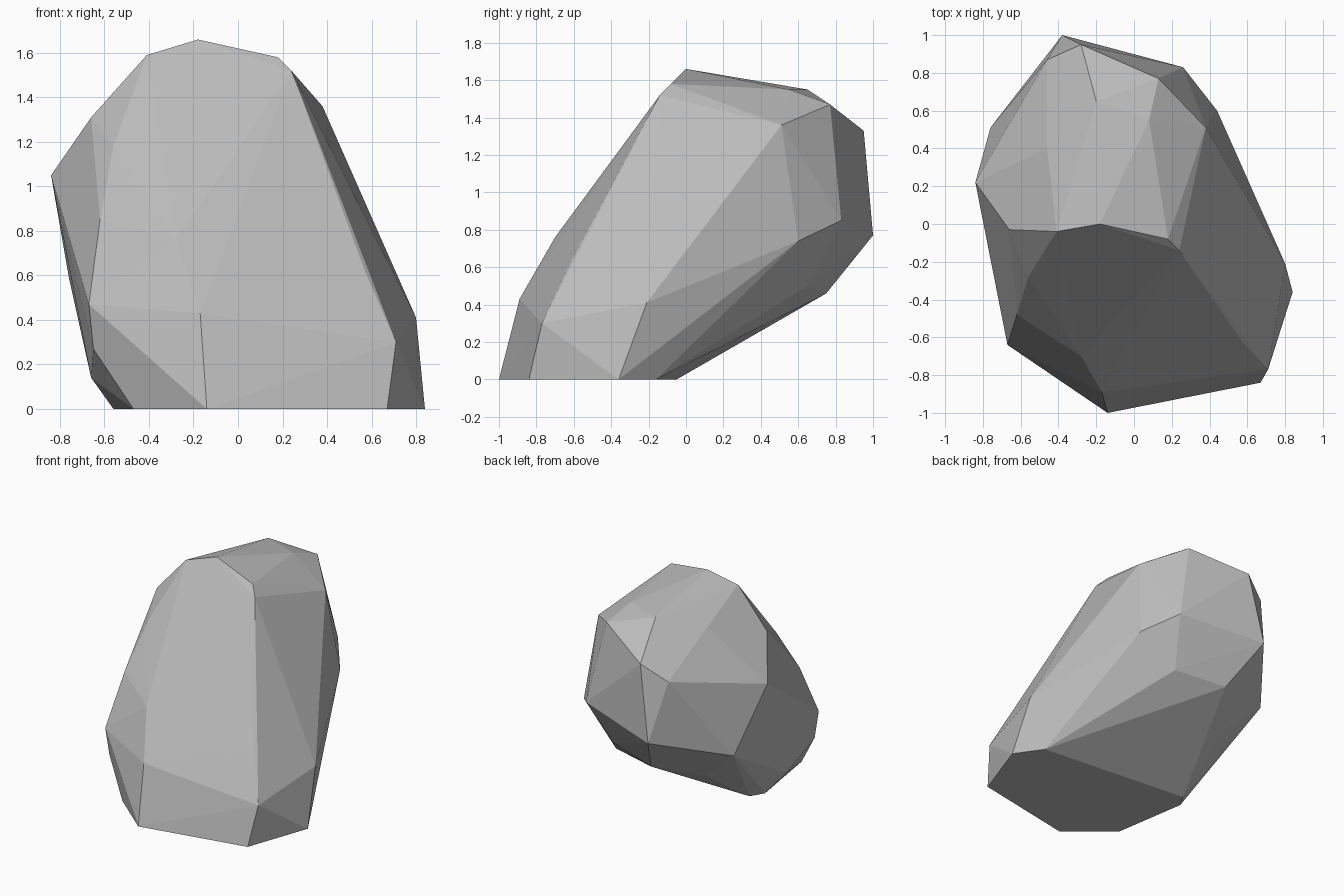
import bpy
import bmesh

# Remove the default cube
old_cube = bpy.data.objects.get("Cube")
if old_cube:
    bpy.data.objects.remove(old_cube, do_unlink=True)

UNIT = 0.01  # corner positions are given in hundredths

# Flat foot on the ground
foot = [(-14, -100, 0), (67, -84, 0), (84, -36, 0), (70, -16, 0),
        (-2, -9, 0), (-50, -5, 0), (-56, -15, 0), (-47, -72, 0)]

# Front bulge above the foot
front_bulge = [(-17, -89, 43), (71, -77, 30), (80, -21, 41), (57, -62, 62),
               (-28, -70, 76), (-67, -64, 47), (-65, -62, 27)]

# Left flank
left_flank = [(-66, -27, 14), (-62, -48, 85), (-56, -28, 118), (-68, -20, 103),
              (-84, 22, 105), (-76, 51, 59)]

# Overhanging back
back_overhang = [(-47, 43, 33), (-23, 75, 46), (16, 65, 50), (27, 50, 43),
                 (44, 60, 74), (26, 83, 85), (-38, 100, 77)]

# Crown
crown = [(-66, -3, 131), (-41, -4, 159), (-18, 0, 166), (18, -8, 158),
         (24, -14, 152), (38, 51, 136), (13, 77, 147), (8, 55, 155),
         (-20, 65, 155), (-28, 95, 133), (-46, 87, 121), (-46, 40, 145)]


def make_material(name, colour):
    material = bpy.data.materials.new(name)
    material.use_nodes = True
    material.diffuse_color = colour
    shader = next(n for n in material.node_tree.nodes if n.type == "BSDF_PRINCIPLED")
    shader.inputs["Base Color"].default_value = colour
    shader.inputs["Roughness"].default_value = 0.9
    return material


def make_boulder(name, corner_groups, material):
    """Wrap the corner groups in one faceted convex skin."""
    bm = bmesh.new()
    for group in corner_groups:
        for corner in group:
            bm.verts.new([c * UNIT for c in corner])
    result = bmesh.ops.convex_hull(bm, input=bm.verts[:])
    loose = {e for e in result["geom_interior"] + result["geom_unused"]
             if isinstance(e, bmesh.types.BMVert)}
    bmesh.ops.delete(bm, geom=list(loose), context="VERTS")
    # Merge triangles that lie in one facet
    bmesh.ops.dissolve_limit(bm, angle_limit=0.03, verts=bm.verts[:], edges=bm.edges[:])
    bmesh.ops.recalc_face_normals(bm, faces=bm.faces[:])
    mesh = bpy.data.meshes.new(name)
    bm.to_mesh(mesh)
    bm.free()
    mesh.materials.append(material)
    boulder = bpy.data.objects.new(name, mesh)
    bpy.context.collection.objects.link(boulder)
    return boulder


stone_grey = make_material("stone_grey", (0.5, 0.5, 0.5, 1))
make_boulder("boulder", [foot, front_bulge, left_flank, back_overhang, crown], stone_grey)
